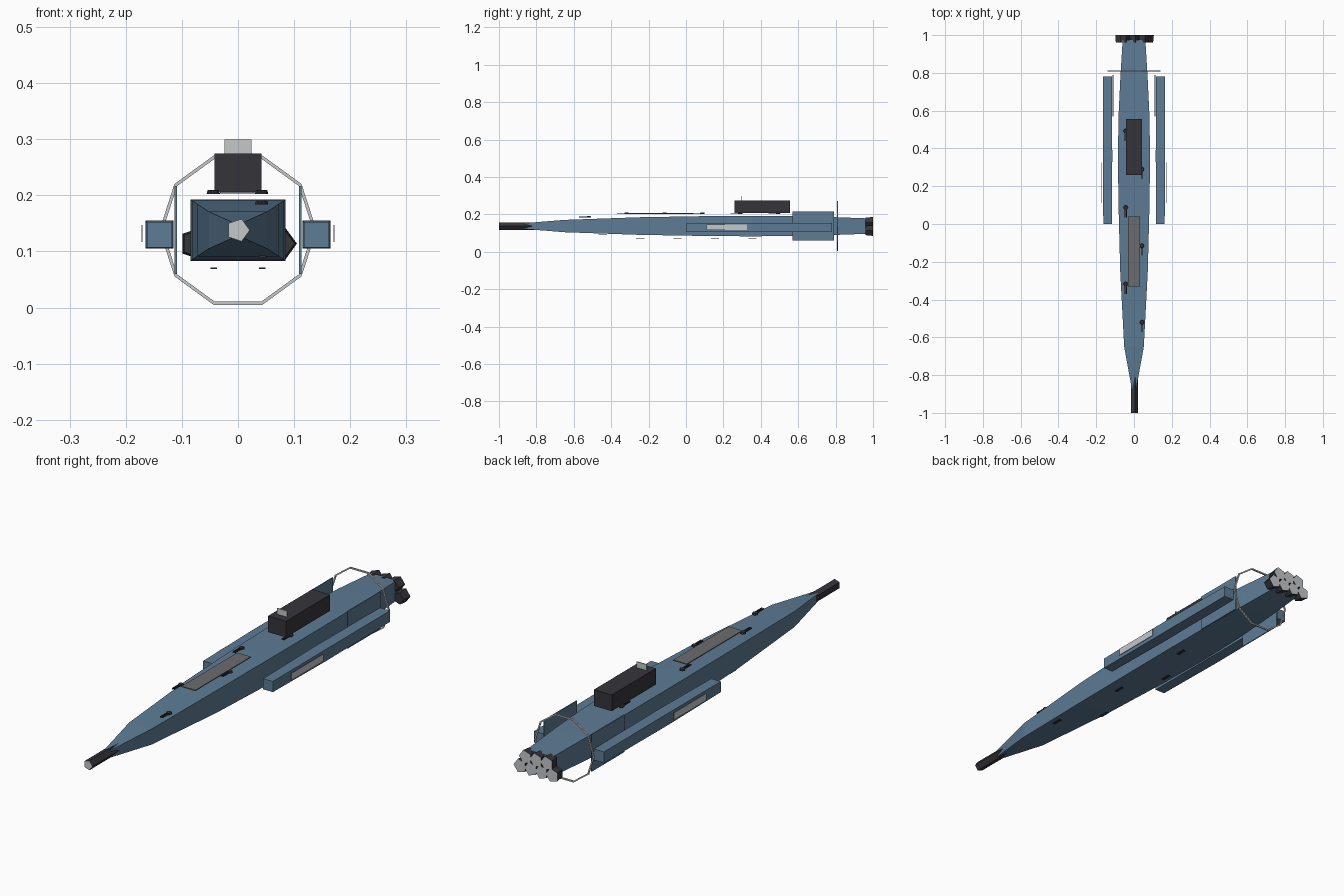
import bpy, bmesh, math
from mathutils import Matrix, Vector

old = bpy.data.objects.get("Cube")
if old:
    bpy.data.objects.remove(old, do_unlink=True)

MID = 0.138  # height of the long axis


def material(name, rgb):
    m = bpy.data.materials.new(name)
    m.use_nodes = True
    m.diffuse_color = (*rgb, 1)
    m.node_tree.nodes["Principled BSDF"].inputs["Base Color"].default_value = (*rgb, 1)
    return m


blue = material("steel_blue", (0.11, 0.20, 0.30))
black = material("near_black", (0.036, 0.034, 0.042))
pale = material("pale_grey", (0.56, 0.57, 0.59))
grey = material("panel_grey", (0.15, 0.15, 0.16))


def finish(name, bm, *mats):
    bmesh.ops.recalc_face_normals(bm, faces=bm.faces)
    me = bpy.data.meshes.new(name)
    bm.to_mesh(me)
    bm.free()
    for m in mats:
        me.materials.append(m)
    ob = bpy.data.objects.new(name, me)
    bpy.context.collection.objects.link(ob)
    return ob


def loft(name, sections, mat, x=0, z=MID):
    """Rectangular sections (y, half width, half height) skinned along y."""
    bm = bmesh.new()
    rings = [[bm.verts.new((x + sx * w, y, z + sz * h))
              for sx, sz in ((-1, -1), (1, -1), (1, 1), (-1, 1))]
             for y, w, h in sections]
    for a, b in zip(rings, rings[1:]):
        for i in range(4):
            j = (i + 1) % 4
            bm.faces.new((a[i], a[j], b[j], b[i]))
    bm.faces.new(rings[0])
    bm.faces.new(rings[-1])
    return finish(name, bm, mat)


def box(name, xs, ys, zs, mat):
    x, z = sum(xs) / 2, sum(zs) / 2
    w, h = (xs[1] - xs[0]) / 2, (zs[1] - zs[0]) / 2
    return loft(name, [(ys[0], w, h), (ys[1], w, h)], mat, x, z)


def tube(name, x, z, y0, y1, r0, r1, cap_sign):
    """Five-sided black tube along y with a pale face on its open end."""
    bm = bmesh.new()
    rings = [[bm.verts.new((x + r * math.cos(i * math.tau / 5), y,
                            z + r * math.sin(i * math.tau / 5))) for i in range(5)]
             for y, r in ((y0, r0), (y1, r1))]
    for i in range(5):
        j = (i + 1) % 5
        bm.faces.new((rings[0][i], rings[0][j], rings[1][j], rings[1][i]))
    caps = [bm.faces.new(r) for r in rings]
    mouth = caps[0] if cap_sign < 0 else caps[1]
    bmesh.ops.inset_region(bm, faces=[mouth], thickness=0.003)
    mouth.material_index = 1
    return finish(name, bm, black, pale)


# Hull and nose barrel
loft("hull", [(-0.87, 0.012, 0.015), (-0.65, 0.052, 0.033), (-0.25, 0.073, 0.047),
              (0.1, 0.082, 0.053), (0.35, 0.085, 0.055), (0.57, 0.082, 0.053),
              (0.78, 0.072, 0.048), (0.975, 0.060, 0.041)], blue)
tube("nose_barrel", 0, MID, -1, -0.78, 0.021, 0.021, -1)

# Engine bells: three above four
for row, (z, xs) in enumerate(((0.158, (-0.05, 0, 0.05)),
                               (0.114, (-0.075, -0.025, 0.025, 0.075)))):
    for i, x in enumerate(xs):
        tube(f"engine_bell_{row}_{i}", x, z, 0.96, 1.0, 0.026, 0.030, 1)

# Side pods, outer plates and fins
for side, s in (("left", 1), ("right", -1)):
    loft(side + "_pod", [(0, 0.0225, 0.0225), (0.35, 0.025, 0.025), (0.78, 0.0235, 0.0235)],
         blue, s * 0.14, 0.13)
    box(side + "_pod_plate", sorted((s * 0.170, s * 0.172)), (0.11, 0.325), (0.117, 0.147), pale)
    box(side + "_fin", sorted((s * 0.109, s * 0.113)), (0.57, 0.79), (0.06, 0.217), blue)

# Ten-sided ring around the stern
bm = bmesh.new()
loops = []
for i in range(10):
    a = i * math.tau / 10
    loops.append([bm.verts.new((r * math.cos(a), y, MID + r * math.sin(a)))
                  for r, y in ((0.134, 0.807), (0.140, 0.807), (0.140, 0.813), (0.134, 0.813))])
for i in range(10):
    a, b = loops[i], loops[(i + 1) % 10]
    for k in range(4):
        m = (k + 1) % 4
        bm.faces.new((a[k], a[m], b[m], b[k]))
finish("stern_ring", bm, pale)

# Deck house, its screen and the deck panel
box("deck_house", (-0.042, 0.042), (0.26, 0.555), (0.207, 0.275), black)
box("deck_screen", (-0.024, 0.024), (0.293, 0.297), (0.275, 0.30), pale)
box("deck_panel", (-0.032, 0.032), (-0.33, 0.04), (0.203, 0.207), grey)

# Small deck guns, alternating port and starboard
for i in range(6):
    y = -0.52 + 0.2025 * i
    x = 0.042 if i % 2 == 0 else -0.044
    z = 0.187 if i == 0 else 0.206
    bm = bmesh.new()
    bmesh.ops.create_cone(bm, cap_ends=True, segments=8, radius1=0.012, radius2=0.010,
                          depth=0.007, matrix=Matrix.Translation(Vector((x, y, z))))
    finish(f"deck_gun_base_{i}", bm, black)
    for k in (-0.004, 0.004):
        box(f"deck_gun_barrel_{i}_{'a' if k < 0 else 'b'}", (x + k - 0.002, x + k + 0.002),
            (y - 0.052, y), (z - 0.002, z + 0.003), black)

# Belly guns
for i in range(5):
    y = -0.445 + 0.2 * i
    x = 0.043 if i % 2 == 0 else -0.043
    z = 0.091 if i == 0 else 0.070
    box(f"belly_gun_{i}", (x - 0.006, x + 0.006), (y - 0.022, y + 0.022),
        (z - 0.0015, z + 0.0015), black)
